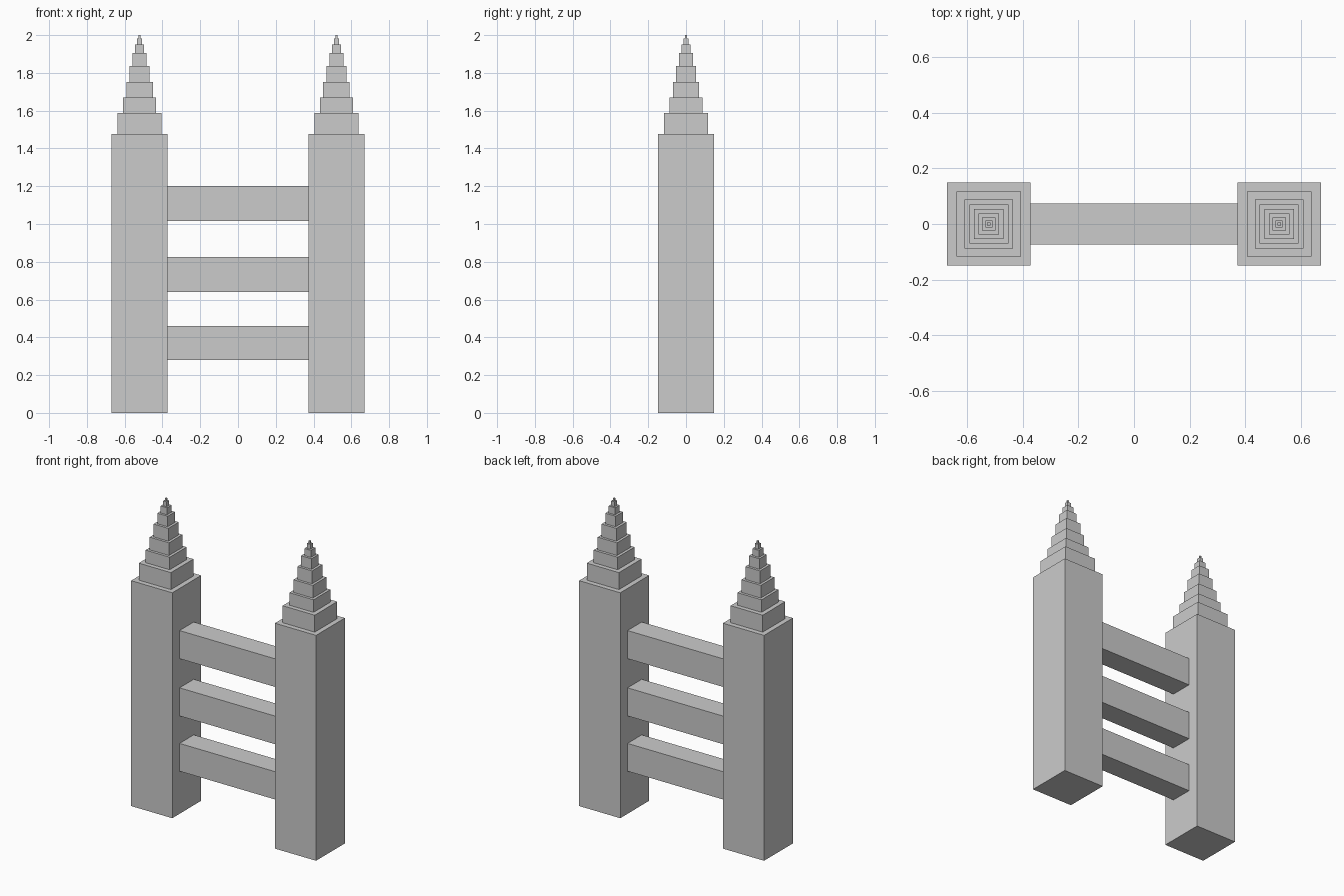
import bpy, bmesh
from mathutils import Matrix, Vector

if "Cube" in bpy.data.objects:
    bpy.data.objects.remove(bpy.data.objects["Cube"])

TOWER_X = 0.521
# (width, top height) of each stacked block, bottom to top
TIERS = [(0.298, 1.476), (0.233, 1.587), (0.175, 1.669), (0.14, 1.752), (0.107, 1.836),
         (0.075, 1.905), (0.047, 1.951), (0.025, 1.983), (0.011, 2.0)]


def add_box(bm, centre, size):
    m = Matrix.Translation(Vector(centre)) @ Matrix.Diagonal((*size, 1))
    bmesh.ops.create_cube(bm, size=1, matrix=m)


def finish(bm, name):
    mesh = bpy.data.meshes.new(name)
    bm.to_mesh(mesh)
    bm.free()
    obj = bpy.data.objects.new(name, mesh)
    bpy.context.collection.objects.link(obj)
    return obj


# Towers with stepped spires
for side, sx in (("left", -1), ("right", 1)):
    bm = bmesh.new()
    z = 0.0
    for width, top in TIERS:
        add_box(bm, (sx * TOWER_X, 0, (z + top) / 2), (width, width, top - z))
        z = top
    finish(bm, f"{side}_tower")

# Crossbeams between the towers
span = 2 * TOWER_X - TIERS[0][0]
for name, z0, z1 in (("lower", 0.279, 0.461), ("middle", 0.641, 0.825), ("upper", 1.016, 1.2)):
    bm = bmesh.new()
    add_box(bm, (0, 0, (z0 + z1) / 2), (span, 0.147, z1 - z0))
    finish(bm, f"{name}_crossbeam")
